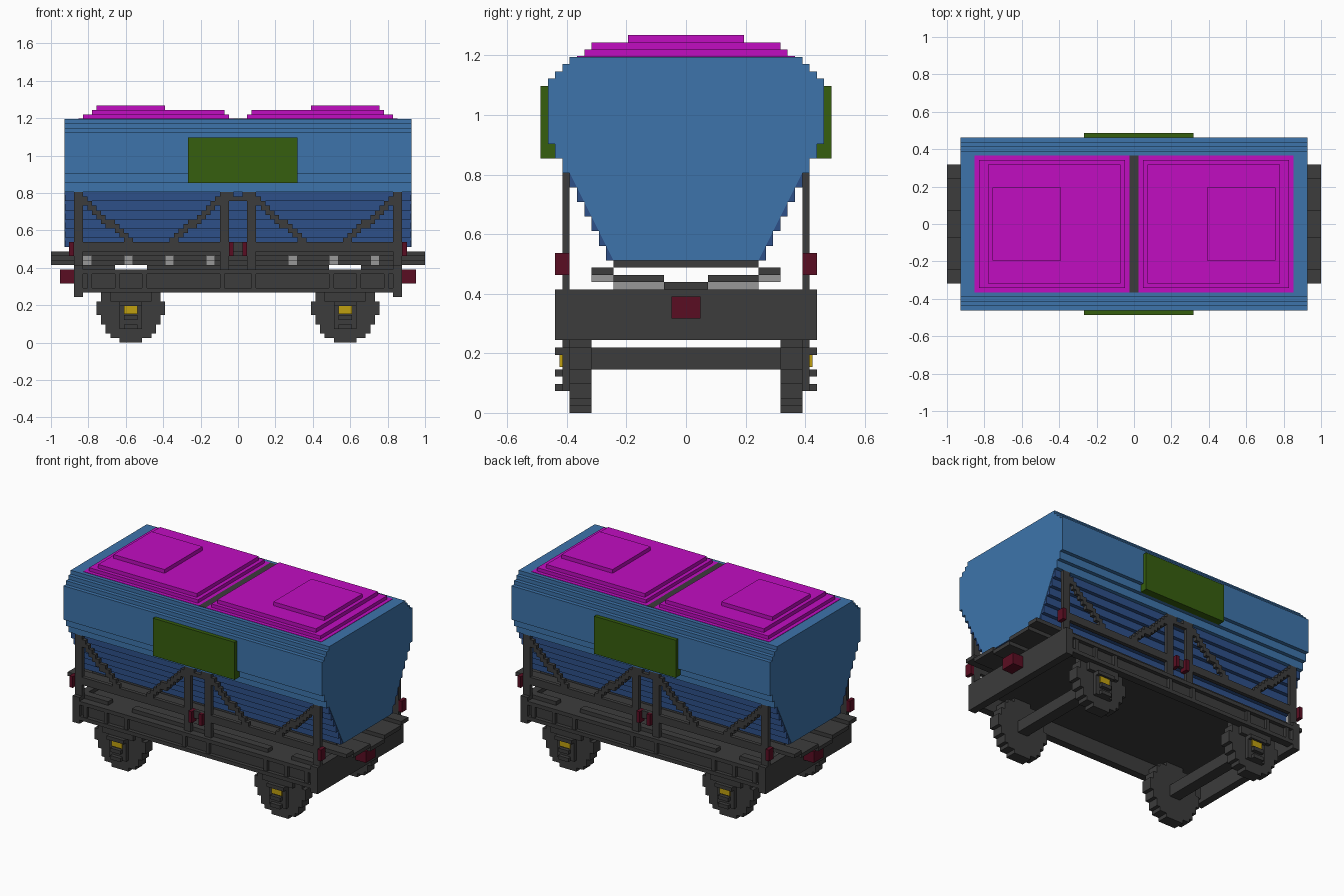
import bpy, bmesh, math
from mathutils import Matrix, Vector

cube = bpy.data.objects.get("Cube")
if cube:
    bpy.data.objects.remove(cube, do_unlink=True)

V = 2 / 82  # one grid step


def material(name, r, g, b):
    m = bpy.data.materials.new(name)
    m.use_nodes = True
    m.diffuse_color = (r, g, b, 1)
    m.node_tree.nodes["Principled BSDF"].inputs["Base Color"].default_value = (r, g, b, 1)
    return m


BLUE = material("light blue", 0.047, 0.175, 0.407)
NAVY = material("dark blue", 0.027, 0.08, 0.25)
PINK = material("magenta", 0.533, 0.004, 0.533)
GREEN = material("dark green", 0.037, 0.112, 0.0044)
RED = material("dark red", 0.102, 0.004, 0.016)
DARK = material("dark grey", 0.045, 0.045, 0.045)
GREY = material("mid grey", 0.314, 0.314, 0.314)
YELLOW = material("yellow", 0.527, 0.352, 0.005)


def finish(name, bm, mat):
    bmesh.ops.scale(bm, vec=(V, V, V), verts=bm.verts)
    bmesh.ops.recalc_face_normals(bm, faces=bm.faces)
    me = bpy.data.meshes.new(name)
    bm.to_mesh(me)
    bm.free()
    me.materials.append(mat)
    ob = bpy.data.objects.new(name, me)
    bpy.context.collection.objects.link(ob)
    return ob


def boxes(name, mat, items):
    """Each item is x0, x1, y0, y1, z0, z1 in grid steps."""
    bm = bmesh.new()
    for x0, x1, y0, y1, z0, z1 in items:
        mid = Vector((x0 + x1, y0 + y1, z0 + z1)) / 2
        size = Matrix.Diagonal((abs(x1 - x0), abs(y1 - y0), abs(z1 - z0), 1))
        bmesh.ops.create_cube(bm, size=1, matrix=Matrix.Translation(mid) @ size)
    return finish(name, bm, mat)


def mx(items):
    return items + [(-b, -a, c, d, e, f) for a, b, c, d, e, f in items]


def my(items):
    return items + [(a, b, -d, -c, e, f) for a, b, c, d, e, f in items]


def prism(name, mat, half, x0, x1):
    """Extrude a symmetric (half width, z) outline along x."""
    bm = bmesh.new()
    outline = half + [(-y, z) for y, z in reversed(half)]
    face = bm.faces.new([bm.verts.new((x0, y, z)) for y, z in outline])
    out = bmesh.ops.extrude_face_region(bm, geom=[face])
    verts = [g for g in out["geom"] if isinstance(g, bmesh.types.BMVert)]
    bmesh.ops.translate(bm, verts=verts, vec=(x1 - x0, 0, 0))
    return finish(name, bm, mat)


def steps(rows):
    return [p for z0, z1, w in rows for p in ((w, z0), (w, z1))]


# Hopper: light upper shell, dark stepped lower slopes, flat end plates
upper = [(33, 35, 17), (35, 37, 18), (37, 46, 19), (46, 47, 18), (47, 48, 17), (48, 49, 16)]
lower = [(21 + 2 * i, 23 + 2 * i, 11 + i) for i in range(6)]
prism("hopper_upper", BLUE, steps(upper), -38, 38)
prism("hopper_lower", NAVY, steps(lower), -37.9, 37.9)
for side, x in (("right", -38), ("left", 37.5)):
    prism("hopper_end_" + side, BLUE, [(10, 21), (16, 33)], x, x + 0.5)
boxes("hopper_floor", DARK, [(-36, 36, -10, 10, 20, 21)])

# Roof covers in thin layers, with a strip between them
boxes("roof_covers", PINK, mx([
    (1, 35, -15, 15, 48.5, 49.1), (2, 34, -14, 14, 49, 50),
    (3, 32, -13, 13, 50, 51), (16, 31, -8, 8, 51, 52)]))
boxes("roof_strip", DARK, [(-1, 1, -15, 15, 48.5, 49.1)])

# Side panels
boxes("side_panels", GREEN, my([(-11, 13, 18, 20, 35, 45)]))

# Side posts, the bridge between the middle pair, and the long rail
boxes("side_posts", DARK, my(mx([
    (34, 36, 16, 17, 16, 33), (2, 4, 16, 17, 16, 33),
    (0, 2, 16, 17, 31, 32), (1, 2, 16, 17, 32, 33)])))
boxes("side_rails", DARK, my([(-36, 36, 16, 17, 20, 22)]))

# Stepped diagonal braces leaning from each post to the rail
braces = []
for i in range(11):
    z = 31 - round(i * 10 / 11)
    braces += [(4 + i, 5 + i, 16, 17, z - 1, z + 1), (33 - i, 34 - i, 16, 17, z - 1, z + 1)]
boxes("side_braces", DARK, my(mx(braces)))

# Red lamps beside the posts
boxes("side_lamps", RED, my(mx([(36, 37, 16, 18, 19, 22), (1, 2, 16, 18, 19, 22)])))

# Sagging deck that runs through under the hopper, on cross bearers
boxes("deck", DARK, my([
    (-41, 41, 10, 13, 19, 20), (-41, 41, 3, 10, 18, 19), (-41, 41, 0, 3, 17, 18)]))
bearers = []
for k in range(8):
    x = -34 + 9 * k
    bearers += [(x, x + 2, 10, 13, 18, 19), (x, x + 2, 3, 10, 17, 18)]
boxes("deck_bearers", GREY, my(bearers))

# Underframe: plate, channel side beams with ribs, end beams, top sills
boxes("frame_plate", DARK, [(-35, 35, -17, 17, 15, 16)])
boxes("side_beams", DARK, my([
    (-35, 35, 16, 17, 11, 16), (-35, 35, 17, 18, 15, 16), (-35, 35, 17, 18, 11, 12)]))
boxes("beam_ribs", DARK, my(mx([
    (x, x + 1, 17, 17.8, 12, 15) for x in (3, 20, 26, 32)])))
boxes("end_beams", DARK, mx([(34, 36, -18, 18, 10, 17)]))
boxes("frame_sills", DARK, my(mx([(0, 20, 14, 16, 16, 17), (27, 35, 14, 16, 16, 17)])))
boxes("couplers", RED, mx([(36, 39, -2, 2, 13, 16)]))

# Stepped wheels, axles, axle guards and yellow bearing caps
R, CX = 7.5, 23.5
wheels = []
for k in range(15):
    w = math.floor(math.sqrt(R * R - (k - 7) ** 2)) + 0.5
    if w * w + (k - 7) ** 2 > R * R + 1.5:
        w -= 1
    wheels.append((CX - w, CX + w, 13, 16, k, k + 1))
boxes("wheels", DARK, my(mx(wheels)))
boxes("axles", DARK, mx([(CX - 1.5, CX + 1.5, -13, 13, 6, 9)]))
boxes("axle_guards", DARK, my(mx([
    (CX - 4.5, CX + 4.5, 16, 17, 9, 11), (CX - 2.5, CX + 2.5, 16, 17, 3, 9),
    (CX - 2.5, CX + 2.5, 17, 18, 8, 9), (CX - 1.5, CX + 1.5, 17, 18, 5, 6),
    (CX - 1.5, CX + 1.5, 17, 18, 3, 4)])))
boxes("bearing_caps", YELLOW, my(mx([(CX - 1.5, CX + 1.5, 16, 17.4, 6.3, 8)])))
